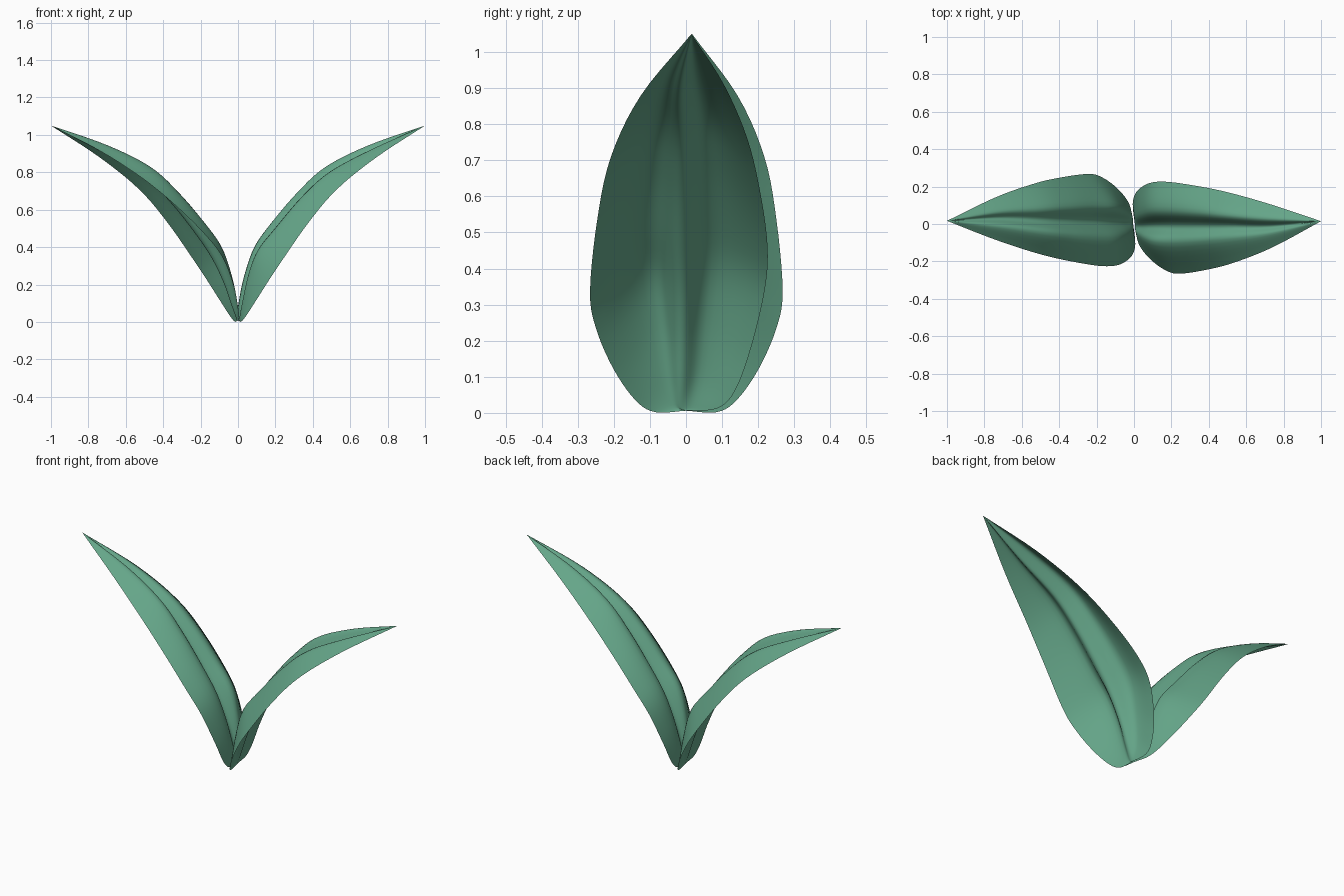
import bpy, math
from mathutils import Vector

if "Cube" in bpy.data.objects:
    bpy.data.objects.remove(bpy.data.objects["Cube"])

# Rails running from leaf base to tip
near_edge = [(.005, 0, .006), (.018, -.085, .002), (.045, -.14, .035), (.1, -.2, .12), (.17, -.248, .23),
             (.24, -.266, .335), (.38, -.246, .535), (.53, -.208, .71), (.74, -.125, .88), (1, .015, 1.05)]
far_edge = [(.005, 0, .006), (-.006, .085, .012), (-.003, .135, .06), (.02, .18, .18), (.08, .218, .34),
            (.17, .226, .46), (.32, .206, .61), (.5, .17, .76), (.73, .105, .91), (1, .015, 1.05)]
# Lobe crests and sunken midrib, as x, z
near_lobe = [(.005, .006), (.008, .022), (.022, .1), (.055, .25), (.105, .38), (.2, .5), (.34, .665),
             (.49, .8), (.72, .925), (1, 1.05)]
midrib = [(.005, .006), (.009, .018), (.033, .085), (.077, .21), (.14, .34), (.227, .47), (.36, .638),
          (.507, .78), (.727, .908), (1, 1.05)]
far_lobe = [(.005, .006), (.002, .022), (.008, .11), (.04, .26), (.09, .4), (.175, .525), (.32, .695),
            (.47, .83), (.7, .945), (1, 1.05)]


def smooth(points, steps):
    """Catmull-Rom curve through the points."""
    p = [Vector(q) for q in points]
    p = [2 * p[0] - p[1]] + p + [2 * p[-1] - p[-2]]
    out = []
    for i in range(1, len(p) - 2):
        a, b, c, d = p[i - 1:i + 3]
        for k in range(steps):
            t = k / steps
            out.append(.5 * (2 * b + (c - a) * t + (2 * a - 5 * b + 4 * c - d) * t * t
                             + (3 * b - a - 3 * c + d) * t ** 3))
    return out + [p[-2]]


def inner_rail(rail, edge, frac, mid=-.012):
    """Give an x, z rail a y that is a fraction of the edge's offset."""
    ys = [mid + frac * (e[1] - mid) for e in edge]
    ys[0], ys[-1] = edge[0][1], edge[-1][1]
    return [(x, y, z) for (x, z), y in zip(rail, ys)]


def make_leaf(name, angle, tip_shift, material):
    rails = [near_edge, inner_rail(near_lobe, near_edge, .36), inner_rail(midrib, far_edge, 0),
             inner_rail(far_lobe, far_edge, .36), far_edge]
    rails = [smooth(r, 5) for r in rails]
    # Loft the surface across the rails, tip bent slightly sideways
    verts = [v for section in zip(*rails) for v in smooth(section, 6)]
    for v in verts:
        v.y += tip_shift * max(v.x, 0) ** 2
    n = len(verts) // len(rails[0])
    faces = [(i * n + j, (i + 1) * n + j, (i + 1) * n + j + 1, i * n + j + 1)
             for i in range(len(rails[0]) - 1) for j in range(n - 1)]
    mesh = bpy.data.meshes.new(name)
    mesh.from_pydata(verts, [], faces)
    # Merge the collapsed base and tip
    bm = bmesh.new()
    bm.from_mesh(mesh)
    bmesh.ops.remove_doubles(bm, verts=bm.verts, dist=1e-5)
    bm.to_mesh(mesh)
    bm.free()
    for poly in mesh.polygons:
        poly.use_smooth = True
    mesh.materials.append(material)
    leaf = bpy.data.objects.new(name, mesh)
    leaf.rotation_euler.z = angle
    bpy.context.collection.objects.link(leaf)


import bmesh

green = bpy.data.materials.new("leaf_green")
green.diffuse_color = (.13, .38, .25, 1)
green.use_nodes = True
green.node_tree.nodes["Principled BSDF"].inputs["Base Color"].default_value = green.diffuse_color

# Two leaves, one turned half round
make_leaf("right_leaf", 0, 0, green)
make_leaf("left_leaf", math.pi, -.032, green)
